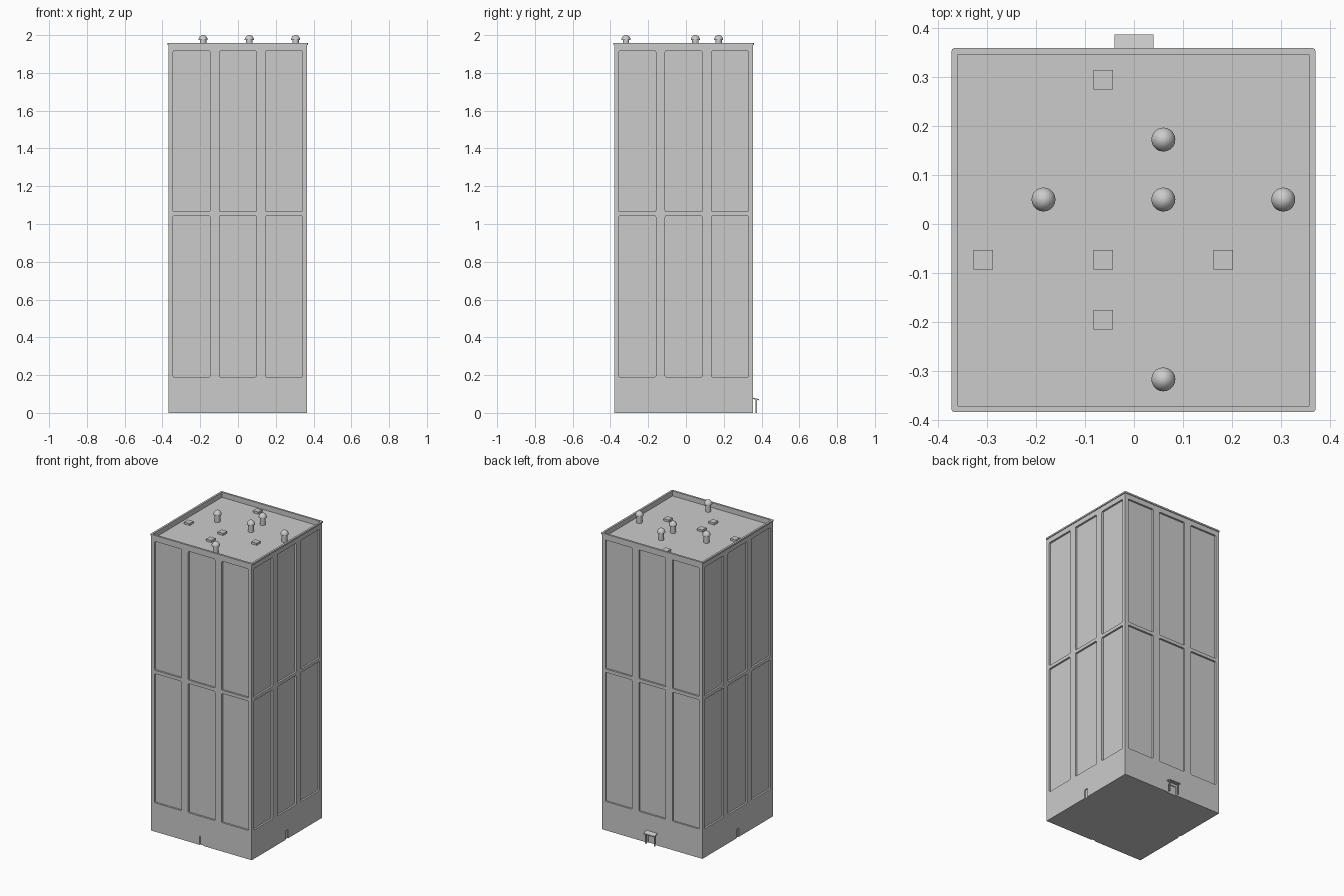
import bpy, bmesh, math
from mathutils import Matrix, Vector

cube = bpy.data.objects.get("Cube")
if cube:
    bpy.data.objects.remove(cube, do_unlink=True)

CX, CY = -0.001, -0.0125      # tower axis
HALF = 0.367                  # tower half width
ROOF = 1.925
PITCH = 0.245                 # spacing of bays and roof fittings

grey = bpy.data.materials.new("light grey")
grey.use_nodes = True
grey.diffuse_color = (0.6, 0.6, 0.6, 1)
grey.node_tree.nodes["Principled BSDF"].inputs["Base Color"].default_value = (0.6, 0.6, 0.6, 1)


def add_box(bm, lo, hi, round_axis=None, radius=0.006):
    """Box between two corners, optionally rounded along one axis."""
    lo, hi = Vector(lo), Vector(hi)
    size = hi - lo
    mat = Matrix.Translation((lo + hi) / 2) @ Matrix.Diagonal((*size, 1))
    verts = bmesh.ops.create_cube(bm, size=1, matrix=mat)["verts"]
    if round_axis is not None:
        edges = {e for v in verts for e in v.link_edges}
        along = [e for e in edges
                 if abs((e.verts[0].co - e.verts[1].co)[round_axis]) > size[round_axis] * 0.9
                 and all(abs((e.verts[0].co - e.verts[1].co)[a]) < 1e-5
                         for a in range(3) if a != round_axis)]
        res = bmesh.ops.bevel(bm, geom=along, offset=radius, segments=2,
                              affect='EDGES', profile=0.5)
        verts = list({v for v in verts if v.is_valid} | set(res["verts"]))
    return verts


def make(name, bm, smooth=False):
    bmesh.ops.recalc_face_normals(bm, faces=bm.faces)
    mesh = bpy.data.meshes.new(name)
    bm.to_mesh(mesh)
    bm.free()
    mesh.materials.append(grey)
    ob = bpy.data.objects.new(name, mesh)
    bpy.context.collection.objects.link(ob)
    if smooth:
        bpy.ops.object.select_all(action='DESELECT')
        ob.select_set(True)
        bpy.context.view_layer.objects.active = ob
        bpy.ops.object.shade_smooth_by_angle(angle=math.radians(40))
    return ob


def cut(target, cutter):
    mod = target.modifiers.new("cut", 'BOOLEAN')
    mod.operation = 'DIFFERENCE'
    mod.solver = 'EXACT'
    mod.object = cutter
    bpy.context.view_layer.objects.active = target
    bpy.ops.object.modifier_apply(modifier=mod.name)


# Tower shaft and thin coping around the roof
bm = bmesh.new()
add_box(bm, (CX - HALF, CY - HALF, 0), (CX + HALF, CY + HALF, 1.955))
tower = make("tower", bm)

bm = bmesh.new()
w = HALF + 0.005
add_box(bm, (CX - w, CY - w, 1.948), (CX + w, CY + w, 1.958), round_axis=2)
coping = make("roof_coping", bm)

# Recessed panels and doorways on all four sides
bm = bmesh.new()
for side in range(4):
    verts = []
    for col in (-1, 0, 1):
        for z0, z1 in ((0.19, 1.043), (1.065, 1.916)):
            x = col * PITCH
            verts += add_box(bm, (x - 0.0975, -HALF - 0.02, z0),
                             (x + 0.0975, -HALF + 0.012, z1), round_axis=1)
    door = 0.03 if side == 2 else 0.013
    verts += add_box(bm, (-door, -HALF - 0.02, -0.02), (door, -HALF + 0.006, 0.058))
    turn = Matrix.Translation((CX, CY, 0)) @ Matrix.Rotation(side * math.pi / 2, 4, 'Z')
    bmesh.ops.transform(bm, matrix=turn, verts=verts)
panel_cutter = make("panel_cutter", bm)

# Sunken roof
bm = bmesh.new()
add_box(bm, (CX - 0.359, CY - 0.359, ROOF), (CX + 0.359, CY + 0.359, 2.1))
roof_cutter = make("roof_cutter", bm)

cut(tower, panel_cutter)
cut(tower, roof_cutter)
cut(coping, roof_cutter)
for helper in (panel_cutter, roof_cutter):
    bpy.data.objects.remove(helper, do_unlink=True)

# Round roof vents with domed hoods
profile = [(0, ROOF), (0.017, ROOF), (0.017, 1.973), (0.0245, 1.973),
           (0.0245, 1.98), (0.018, 1.992), (0.007, 2.0), (0, 2.0)]
vents = [(-1, 0), (0, 0), (1, 0), (0, 0.5), (0, -1.5)]
for i, (u, v) in enumerate(vents):
    bm = bmesh.new()
    pts = [bm.verts.new((r, 0, z)) for r, z in profile]
    edges = [bm.edges.new(pair) for pair in zip(pts, pts[1:])]
    bmesh.ops.spin(bm, geom=pts + edges, cent=(0, 0, 0), axis=(0, 0, 1),
                   angle=math.tau, steps=20)
    bmesh.ops.remove_doubles(bm, verts=bm.verts, dist=1e-5)
    bmesh.ops.translate(bm, verts=bm.verts,
                        vec=(0.06 + u * PITCH, 0.05 + v * PITCH, 0))
    make(f"roof_vent_{i + 1}", bm, smooth=True)

# Low square roof hatches
hatches = [(-1, 0), (0, 0), (1, 0), (0, 1.5), (0, -0.5)]
for i, (u, v) in enumerate(hatches):
    x, y = -0.063 + u * PITCH, -0.073 + v * PITCH
    bm = bmesh.new()
    add_box(bm, (x - 0.02, y - 0.02, ROOF), (x + 0.02, y + 0.02, ROOF + 0.014))
    make(f"roof_hatch_{i + 1}", bm)

# Sloping entrance canopy on the back, carried by two posts
back = CY + HALF
bm = bmesh.new()
for v in add_box(bm, (-0.04, back - 0.002, 0.074), (0.04, 0.387, 0.081)):
    if v.co.y > back:
        v.co.z -= 0.008
make("entrance_canopy", bm)
for name, x in (("left_canopy_post", 0.033), ("right_canopy_post", -0.033)):
    bm = bmesh.new()
    add_box(bm, (x - 0.003, 0.369, 0), (x + 0.003, 0.375, 0.072))
    make(name, bm)
